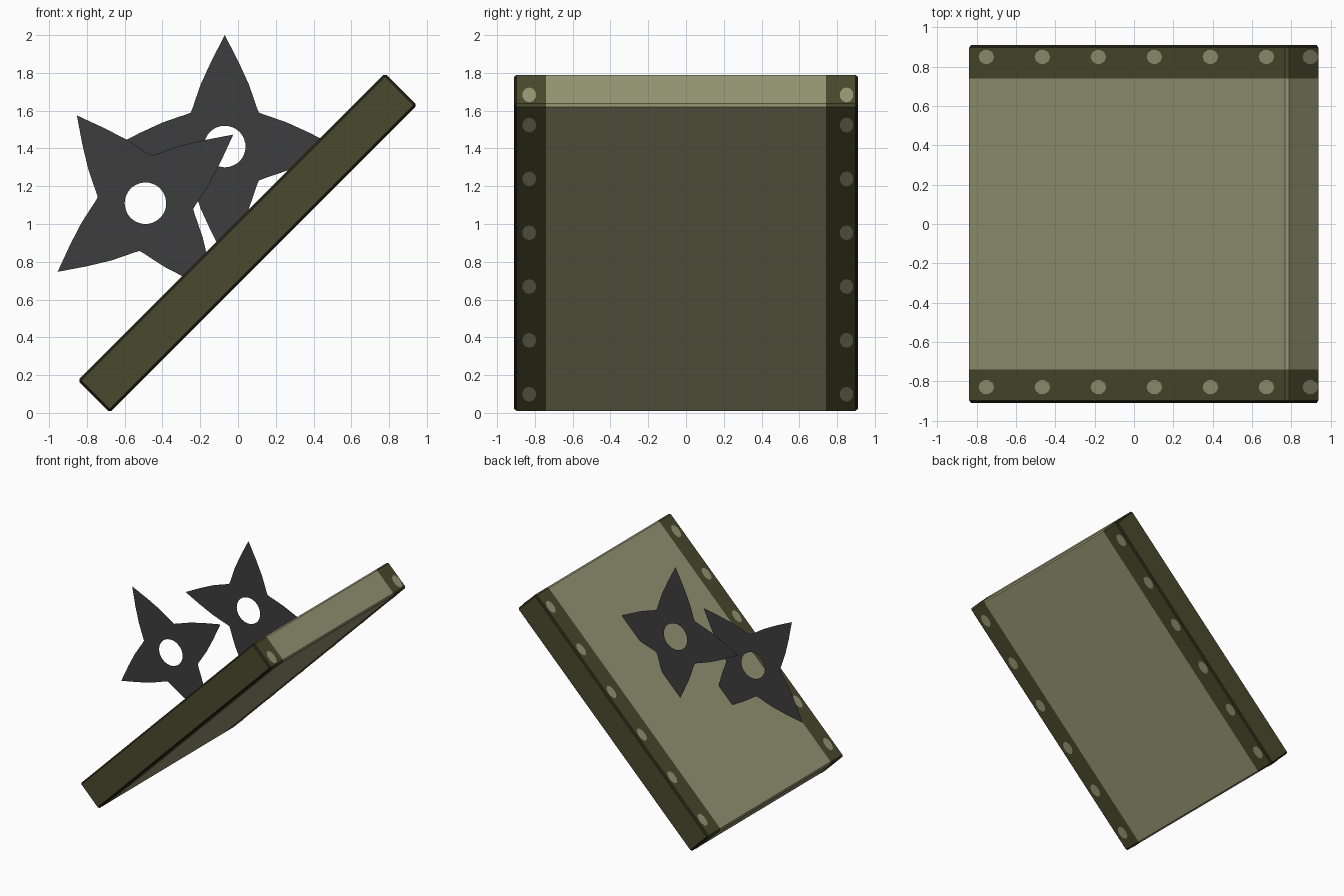
import bpy, bmesh, math
from mathutils import Matrix, Vector

if "Cube" in bpy.data.objects:
    bpy.data.objects.remove(bpy.data.objects["Cube"])


def material(name, rgb):
    m = bpy.data.materials.new(name)
    m.diffuse_color = [(c / 255 / 12.92 if c < 11 else ((c / 255 + 0.055) / 1.055) ** 2.4)
                       for c in rgb] + [1]
    m.use_nodes = True
    m.node_tree.nodes["Principled BSDF"].inputs["Base Color"].default_value = m.diffuse_color
    return m


olive = material("light olive", (148, 150, 115))
band = material("dark olive band", (74, 73, 45))
trim = material("dark edge trim", (36, 36, 21))
steel = material("dark steel", (61, 61, 61))


def add_object(name, bm, mats, matrix=None):
    me = bpy.data.meshes.new(name)
    bm.to_mesh(me)
    bm.free()
    for m in mats:
        me.materials.append(m)
    ob = bpy.data.objects.new(name, me)
    bpy.context.collection.objects.link(ob)
    if matrix:
        ob.matrix_world = matrix
    return ob


# Frame of the tilted board: local x runs up the slope, z is its upper face
HX, HY, HZ = 1.15, 0.91, 0.12
TILT = Matrix.Translation((0.05, 0, 0.9)) @ Matrix.Rotation(math.radians(-45), 4, 'Y')

# Padded board with chamfered edges and dark bands along both sides
bm = bmesh.new()
bmesh.ops.create_cube(bm, size=2, matrix=Matrix.Diagonal((HX, HY, HZ, 1)))
bmesh.ops.bevel(bm, geom=bm.edges[:], offset=0.013, segments=1, affect='EDGES')
for y in (-0.74, 0.74):
    bmesh.ops.bisect_plane(bm, geom=bm.verts[:] + bm.edges[:] + bm.faces[:],
                           plane_co=(0, y, 0), plane_no=(0, 1, 0))
bm.normal_update()
for f in bm.faces:
    ny = abs(f.normal.y)
    if 0.3 < ny < 0.9:
        f.material_index = 2
    elif abs(f.calc_center_median().y) > 0.74:
        f.material_index = 1
add_object("board", bm, [olive, band, trim], TILT)

# Flat studs on the bands: upper face, underside and both ends
bm = bmesh.new()


def stud(center, along, normal):
    c, a, n = Vector(center), Vector(along), Vector(normal)
    b = n.cross(a)
    ring = []
    for i in range(10):
        t = 2 * math.pi * i / 10
        ring.append(bm.verts.new(c + a * 0.056 * math.cos(t) + b * 0.037 * math.sin(t)))
    bm.faces.new(ring)


GAP = 0.003
for y in (-0.83, 0.85):
    for i in range(6):
        x = -HX + 0.14 + 0.403 * i
        for s in (-1, 1):
            stud((x, y, s * (HZ + GAP)), (1, 0, 0), (0, 0, s))
    for s in (-1, 1):
        stud((s * (HX + GAP), y, -0.045), (0, 0, 1), (s, 0, 0))
add_object("band_studs", bm, [olive], TILT)

# Half profile of one star arm: (distance along arm, half width)
ARM = [(0.59, 0), (0.45, 0.072), (0.33, 0.127), (0.25, 0.155), (0.21, 0.168)]
NOTCH = (0.18, 0.18)
HOLE = 0.11


def throwing_star(name, x, y, z, first_angle):
    """Paper-thin four-pointed star with a round hole, facing -y."""
    bm = bmesh.new()
    arm = [(u, -v) for u, v in reversed(ARM[1:])] + ARM + [NOTCH]
    outer, inner = [], []
    for k in range(4):
        for u, v in arm:
            r = math.hypot(u, v)
            t = math.atan2(v, u) + math.radians(first_angle + 90 * k)
            d = Vector((math.cos(t), 0, math.sin(t)))
            outer.append(bm.verts.new(d * r))
            inner.append(bm.verts.new(d * HOLE))
    n = len(outer)
    for i in range(n):
        j = (i + 1) % n
        bm.faces.new((inner[i], outer[i], outer[j], inner[j]))
    add_object(name, bm, [steel], Matrix.Translation((x, y, z)))


throwing_star("upper_throwing_star", -0.07, 0.24, 1.41, 0)
throwing_star("lower_throwing_star", -0.49, -0.2, 1.11, 38)
